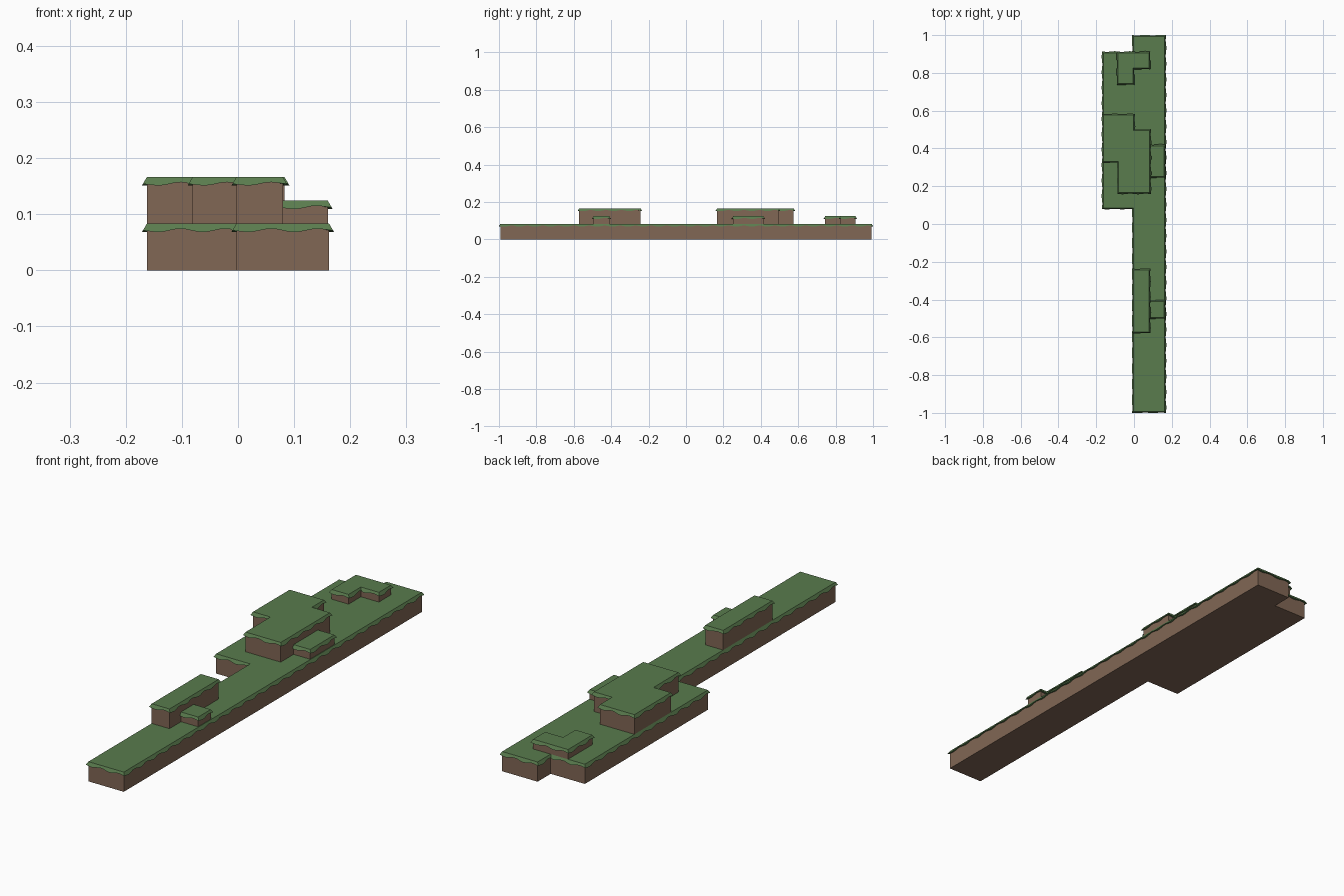
import bpy, bmesh, math
from mathutils import Vector

if "Cube" in bpy.data.objects:
    bpy.data.objects.remove(bpy.data.objects["Cube"])


def material(name, color):
    m = bpy.data.materials.new(name)
    m.diffuse_color = (*color, 1)
    m.use_nodes = True
    m.node_tree.nodes["Principled BSDF"].inputs["Base Color"].default_value = m.diffuse_color
    return m


DIRT = material("dirt", (0.22, 0.135, 0.09))
GRASS = material("grass", (0.10, 0.20, 0.075))


def finish(bm, name, mat):
    bmesh.ops.remove_doubles(bm, verts=bm.verts, dist=1e-6)
    bmesh.ops.recalc_face_normals(bm, faces=bm.faces)
    me = bpy.data.meshes.new(name)
    bm.to_mesh(me)
    bm.free()
    me.materials.append(mat)
    ob = bpy.data.objects.new(name, me)
    bpy.context.collection.objects.link(ob)


def dirt_block(name, outline, z0, z1):
    bm = bmesh.new()
    face = bm.faces.new([bm.verts.new((x, y, z0)) for x, y in outline])
    ext = bmesh.ops.extrude_face_region(bm, geom=[face], use_keep_orig=True)
    verts = [v for v in ext["geom"] if isinstance(v, bmesh.types.BMVert)]
    bmesh.ops.translate(bm, verts=verts, vec=(0, 0, z1 - z0))
    finish(bm, name, DIRT)


def grass_cap(name, outline, z, flare=0.007, depth=0.012, wave=0.003, pitch=0.083):
    """Flat turf whose flared lip hangs in waves; outline runs counter-clockwise."""
    n = len(outline)
    pts = [Vector(p) for p in outline]
    dirs = [(pts[(i + 1) % n] - pts[i]).normalized() for i in range(n)]
    outs = [Vector((d.y, -d.x)) for d in dirs]
    rim = []  # (wall point, outward offset, hang depth)
    for i in range(n):
        a, b = pts[i], pts[(i + 1) % n]
        miter_a, miter_b = outs[i - 1] + outs[i], outs[i] + outs[(i + 1) % n]
        waves = max(1, round((b - a).length / pitch))
        steps = waves * 8
        for k in range(steps):
            t = k / steps
            off = miter_a if k == 0 else outs[i]
            h = depth + wave * math.sin(2 * math.pi * waves * t)
            p = a.lerp(b, t)
            # keep samples clear of the mitred inner corners
            rim.append((p, off * flare * h / depth, h))
    bm = bmesh.new()
    top = [bm.verts.new((p.x, p.y, z)) for p, o, h in rim]
    lip = [bm.verts.new((p.x + o.x, p.y + o.y, z - h)) for p, o, h in rim]
    back = [bm.verts.new((p.x, p.y, z - h)) for p, o, h in rim]
    bm.faces.new(top)
    m = len(rim)
    for i in range(m):
        j = (i + 1) % m
        bm.faces.new((top[i], lip[i], lip[j], top[j]))
        bm.faces.new((lip[i], back[i], back[j], lip[j]))
    finish(bm, name, GRASS)


def rect(x0, x1, y0, y1):
    return [(x0, y0), (x1, y0), (x1, y1), (x0, y1)]


BASE, MID, TOP = 0.083, 0.124, 0.166
E = 0.1625  # outer wall

# Terrain steps: name, counter-clockwise wall outline, bottom, top
steps = [
    ("ground", [(-0.003, -0.993), (E, -0.993), (E, 0.993), (-0.003, 0.993),
                (-0.003, 0.906), (-E, 0.906), (-E, 0.086), (-0.003, 0.086)], 0, BASE),
    ("large_plateau", [(-0.081, 0.166), (0.083, 0.166), (0.083, 0.495), (-0.002, 0.495),
                       (-0.002, 0.576), (-E, 0.576), (-E, 0.332), (-0.081, 0.332)], BASE, TOP),
    ("long_plateau", rect(-0.003, 0.080, -0.571, -0.243), BASE, TOP),
    ("large_plateau_step", rect(0.080, 0.160, 0.252, 0.414), BASE, MID),
    ("long_plateau_step", rect(0.080, 0.160, -0.494, -0.410), BASE, MID),
    ("corner_step", [(-0.084, 0.744), (-0.005, 0.744), (-0.005, 0.826), (0.079, 0.826),
                     (0.079, 0.906), (-0.084, 0.906)], BASE, MID),
]
for name, outline, z0, z1 in steps:
    dirt_block(name + "_dirt", outline, z0, z1 - 0.001)
    grass_cap(name + "_grass", outline, z1)
